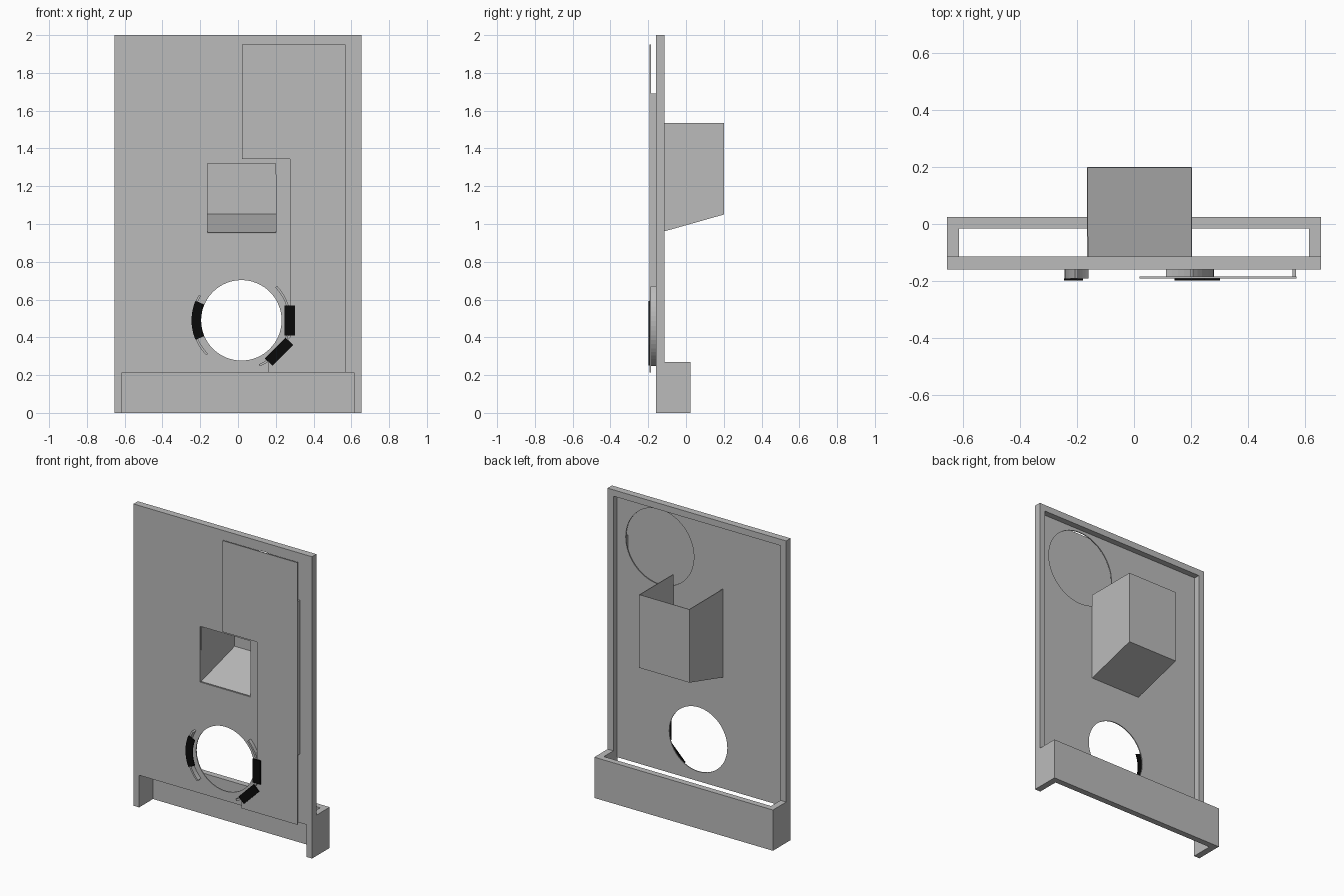
import bpy, bmesh
from math import sin, cos, radians
from mathutils import Matrix

if "Cube" in bpy.data.objects:
    bpy.data.objects.remove(bpy.data.objects["Cube"])


def material(name, rgb):
    m = bpy.data.materials.new(name)
    m.use_nodes = True
    m.diffuse_color = (*rgb, 1)
    m.node_tree.nodes["Principled BSDF"].inputs["Base Color"].default_value = (*rgb, 1)
    return m


grey = material("grey plastic", (0.5, 0.5, 0.5))
black = material("black rubber", (0.003, 0.003, 0.003))


def rect(x0, x1, z0, z1):
    return [(x0, z0), (x1, z0), (x1, z1), (x0, z1)]


def arc(cx, cz, r, a0, a1, n):
    steps = [radians(a0 + (a1 - a0) * i / n) for i in range(n + 1)]
    return [(cx + r * cos(a), cz + r * sin(a)) for a in steps]


def circle(cx, cz, r, n=64):
    return arc(cx, cz, r, 0, 360, n)[:-1]


def band(cx, cz, r0, r1, a0, a1, n=20):
    return arc(cx, cz, r0, a0, a1, n) + arc(cx, cz, r1, a1, a0, n)


def sheet(name, loops, y0, y1, mat=grey):
    """Extrude an outline in the XZ plane, with any further loops as holes."""
    cu = bpy.data.curves.new(name + "_outline", "CURVE")
    cu.dimensions, cu.fill_mode, cu.extrude = "2D", "BOTH", (y1 - y0) / 2
    for pts in loops:
        s = cu.splines.new("POLY")
        s.points.add(len(pts) - 1)
        for p, (x, z) in zip(s.points, pts):
            p.co = (x, z, 0, 1)
        s.use_cyclic_u = True
    tmp = bpy.data.objects.new("outline", cu)
    me = bpy.data.meshes.new_from_object(tmp)
    bpy.data.objects.remove(tmp)
    me.transform(Matrix.Translation((0, (y0 + y1) / 2, 0)) @ Matrix.Rotation(radians(90), 4, "X"))
    bm = bmesh.new()
    bm.from_mesh(me)
    bmesh.ops.remove_doubles(bm, verts=bm.verts, dist=0.0002)
    bmesh.ops.recalc_face_normals(bm, faces=bm.faces)
    return finish(name, bm, me, mat)


def finish(name, bm, me, mat):
    for f in bm.faces:
        f.smooth = False
    bm.to_mesh(me)
    bm.free()
    me.name = name
    me.materials.clear()
    me.materials.append(mat)
    ob = bpy.data.objects.new(name, me)
    bpy.context.collection.objects.link(ob)
    return ob


HW, RIM = 0.655, 0.042            # half width, wall thickness
FRONT, SKIN, REAR = -0.16, -0.154, -0.114
IN = HW - RIM
HX, HZ, HR = 0.018, 0.49, 0.213   # lower round opening
BOX_L, BOX_R = -0.165, 0.204

# Front panel skin with its three openings, and the rim behind it
sheet("front_panel", [rect(-HW, HW, 0.213, 2), circle(HX, HZ, HR),
                      circle(0.3, 1.69, 0.25), rect(BOX_L, BOX_R, 0.95, 1.32)], FRONT, SKIN)
sheet("panel_rim", [[(-HW, 0.213), (-IN, 0.213), (-IN, 2 - RIM), (IN, 2 - RIM),
                     (IN, 0.213), (HW, 0.213), (HW, 2), (-HW, 2)]], SKIN, REAR)

# Base: two side walls and a back wall, open above and below
for side, x0, x1 in (("left", IN, HW), ("right", -HW, -IN)):
    sheet("base_wall_" + side, [rect(x0, x1, 0, 0.213)], FRONT, REAR)
    sheet("base_side_" + side, [rect(x0, x1, 0, 0.27)], REAR, 0.025)
sheet("base_back", [rect(-IN, IN, 0, 0.27)], -0.015, 0.025)

# Open-topped bin with a sloping floor, behind the square opening
bm = bmesh.new()
section = [(SKIN, 1.535), (SKIN, 0.95), (0.2, 1.05), (0.2, 1.535)]
a, b = [[bm.verts.new((x, y, z)) for y, z in section] for x in (BOX_L, BOX_R)]
bm.faces.new(a)
bm.faces.new(b[::-1])
for i in (1, 2):
    bm.faces.new((a[i], b[i], b[i + 1], a[i + 1]))
bmesh.ops.recalc_face_normals(bm, faces=bm.faces)
bin_ob = finish("bin", bm, bpy.data.meshes.new("bin"), grey)
mod = bin_ob.modifiers.new("thickness", "SOLIDIFY")
mod.thickness, mod.offset = 0.005, -1

# Stepped cover plate standing off the panel
P0, P1 = -0.192, -0.185
sheet("cover_plate", [[(0.16, 0.213), (0.57, 0.213), (0.57, 1.95), (0.02, 1.95), (0.02, 1.345),
                       (0.275, 1.345), (0.275, 0.4), (0.16, 0.275)]], P0, P1)

# Guide rails between the plate and the panel
sheet("straight_rail", [rect(0.556, 0.568, 0.67, 1.69)], P1, FRONT)
sheet("curved_rail_left", [band(HX, HZ, 0.25, 0.262, -68, 44)], P1, FRONT)
sheet("curved_rail_right", [band(HX, HZ, 0.25, 0.262, 149, 225)], P0, FRONT)

# Black grip pads
sheet("curved_pad", [band(HX, HZ, 0.214, 0.264, 157, 203)], -0.199, P0, black)
sheet("upright_pad", [rect(0.245, 0.302, 0.41, 0.568)], -0.199, P0, black)
sheet("slanted_pad", [[(0.142, 0.288), (0.182, 0.25), (0.292, 0.36), (0.252, 0.398)]],
      -0.199, P0, black)
